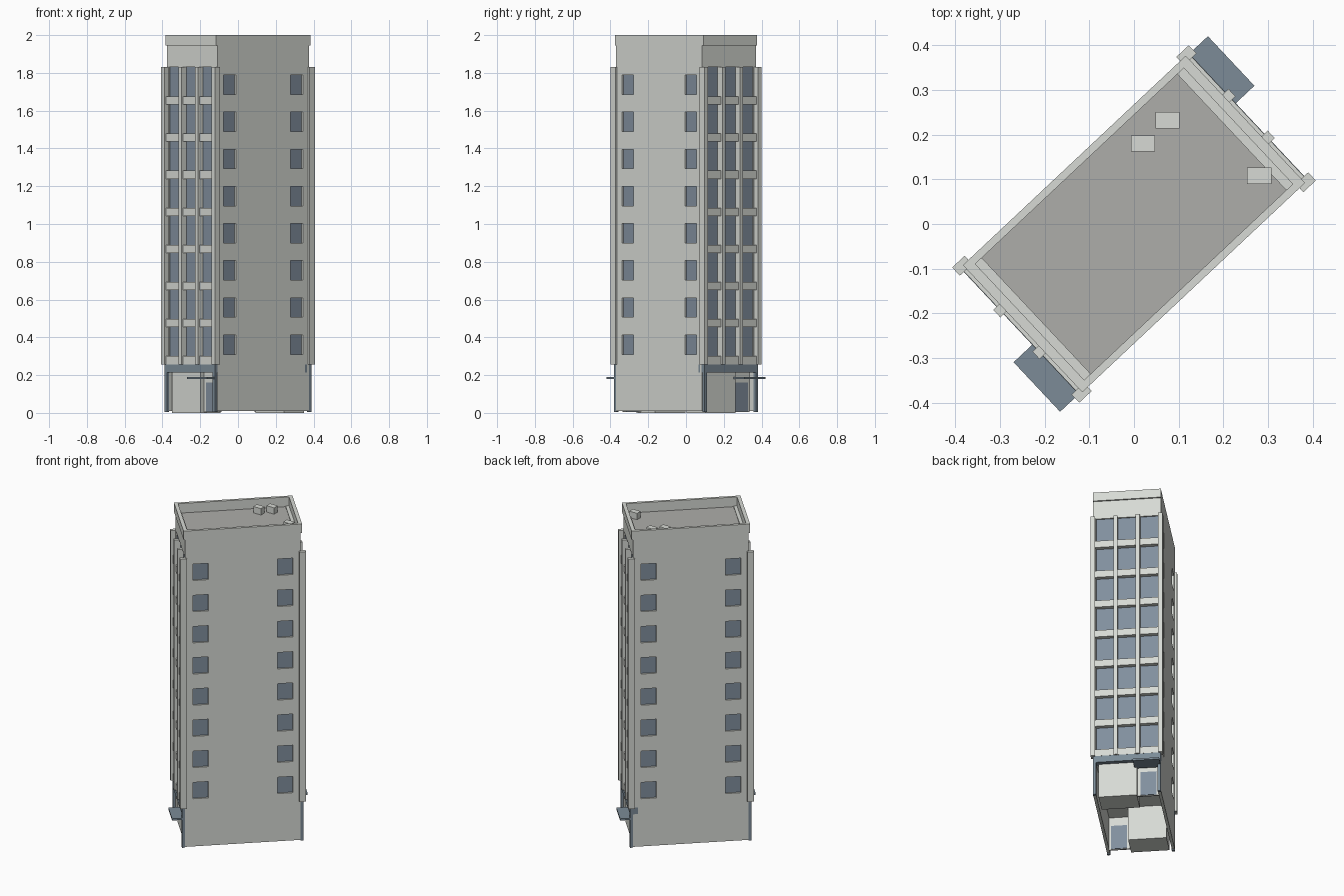
import bpy, bmesh, math
from mathutils import Vector, Matrix

if "Cube" in bpy.data.objects:
    bpy.data.objects.remove(bpy.data.objects["Cube"])

ANGLE = math.radians(43.2)   # the tower stands diagonally
FLOORS, STEP = 8, 0.1965
WALL_U, WALL_V = 0.333, 0.195


def material(name, rgb):
    m = bpy.data.materials.new(name)
    m.use_nodes = True
    colour = (*rgb, 1)
    m.diffuse_color = colour
    bsdf = m.node_tree.nodes["Principled BSDF"]
    bsdf.inputs["Base Color"].default_value = colour
    bsdf.inputs["Roughness"].default_value = 0.8
    return m


concrete = material("pale concrete", (0.68, 0.70, 0.66))
roofing = material("grey roofing", (0.42, 0.42, 0.40))
glass = material("blue grey glass", (0.22, 0.275, 0.34))
trim = material("slate blue trim", (0.20, 0.26, 0.31))


def add_box(bm, u0, u1, v0, v1, z0, z1):
    size = Vector((u1 - u0, v1 - v0, z1 - z0))
    mid = Vector((u0 + u1, v0 + v1, z0 + z1)) / 2
    return bmesh.ops.create_cube(
        bm, size=1, matrix=Matrix.Translation(mid) @ Matrix.Diagonal((*size, 1)))


def finish(name, bm, mats, turn):
    mesh = bpy.data.meshes.new(name)
    bm.to_mesh(mesh)
    bm.free()
    for m in mats:
        mesh.materials.append(m)
    ob = bpy.data.objects.new(name, mesh)
    ob.rotation_euler.z = turn
    bpy.context.scene.collection.objects.link(ob)
    return ob


def part(name, boxes, mat, turn=ANGLE):
    bm = bmesh.new()
    for b in boxes:
        add_box(bm, *b)
    return finish(name, bm, [mat], turn)


def side_wall(name, turn):
    """Long wall with two columns of recessed windows."""
    bm = bmesh.new()
    add_box(bm, -WALL_U, WALL_U, -WALL_V, -0.178, 0.01, 1.945)
    sills = [0.31 + STEP * k for k in range(FLOORS)]
    height, inner, outer = 0.103, 0.199, 0.288
    cuts = [((s * u, 0, 0), (1, 0, 0)) for s in (-1, 1) for u in (inner, outer)]
    cuts += [((0, 0, z + d), (0, 0, 1)) for z in sills for d in (0, height)]
    for co, no in cuts:
        bmesh.ops.bisect_plane(bm, geom=bm.verts[:] + bm.edges[:] + bm.faces[:],
                               plane_co=co, plane_no=no)
    bm.normal_update()
    panes = []
    for f in bm.faces:
        c = f.calc_center_median()
        if (f.normal.y < -0.9 and inner < abs(c.x) < outer
                and any(z < c.z < z + height for z in sills)):
            panes.append(f)
            f.material_index = 1
    rim = bmesh.ops.inset_individual(bm, faces=panes, thickness=0, depth=-0.01)
    for f in rim["faces"]:
        f.material_index = 0
    for f in panes:
        f.material_index = 1
    finish(name, bm, [concrete, glass], turn)


# Main block and roof
part("core", [(-0.31, 0.31, -0.18, 0.18, 0.215, 1.935)], concrete)
part("roof_deck", [(-0.32, 0.32, -0.178, 0.178, 1.93, 1.94)], roofing)

# Parapet ring
part("parapet", [(s * 0.331 - 0.011, s * 0.331 + 0.011, -WALL_V, WALL_V, 1.945, 2)
                 for s in (-1, 1)] +
     [(-0.32, 0.32, s * 0.1865 - 0.0085, s * 0.1865 + 0.0085, 1.945, 2)
      for s in (-1, 1)], concrete)

# Roof units stand square to the axes
for i, (x, y) in enumerate([(0.075, 0.232), (0.02, 0.18), (0.28, 0.108)]):
    part(f"roof_unit_{i + 1}",
         [(x - 0.027, x + 0.027, y - 0.018, y + 0.018, 1.938, 1.98)], concrete, 0)

# Each end and side repeats by a half turn
for tag, turn in (("back", ANGLE), ("front", ANGLE + math.pi)):
    side_wall(f"{tag}_side_wall", turn)
    part(f"{tag}_crown", [(0.30, WALL_U, -0.18, 0.18, 1.83, 1.945)], concrete, turn)
    part(f"{tag}_glazing", [(0.30, 0.325, -0.18, 0.18, 0.25, 1.83)], glass, turn)

    # Facade columns and floor bands
    part(f"{tag}_corner_columns",
         [(0.325, 0.363, s * WALL_V - 0.0125, s * WALL_V + 0.0125, 0.255, 1.83)
          for s in (-1, 1)], concrete, turn)
    part(f"{tag}_middle_columns",
         [(0.32, 0.361, s * 0.064 - 0.0115, s * 0.064 + 0.0115, 0.255, 1.83)
          for s in (-1, 1)], concrete, turn)
    part(f"{tag}_floor_bands",
         [(0.32, 0.35, -0.185, 0.185, z - 0.043, z)
          for z in (0.30 + STEP * k for k in range(FLOORS))], concrete, turn)

    # Ground floor frame and canopy
    part(f"{tag}_entrance_frame",
         [(0.305, 0.351, -WALL_V, WALL_V, 0.215, 0.256)] +
         [(0.334, 0.351, s * 0.186 - 0.009, s * 0.186 + 0.009, 0.005, 0.215)
          for s in (-1, 1)], trim, turn)
    part(f"{tag}_canopy", [(0.315, 0.408, 0.041, 0.193, 0.18, 0.191)], trim, turn)

    # Lobby block, door wall and glass door
    part(f"{tag}_lobby_block", [(0.18, 0.325, -0.165, 0.055, 0, 0.216)],
         concrete, turn)
    part(f"{tag}_door_wall", [(0.29, 0.30, 0.055, 0.18, 0.005, 0.216)],
         concrete, turn)
    part(f"{tag}_door", [(0.286, 0.304, 0.075, 0.165, 0.008, 0.16)], glass, turn)
